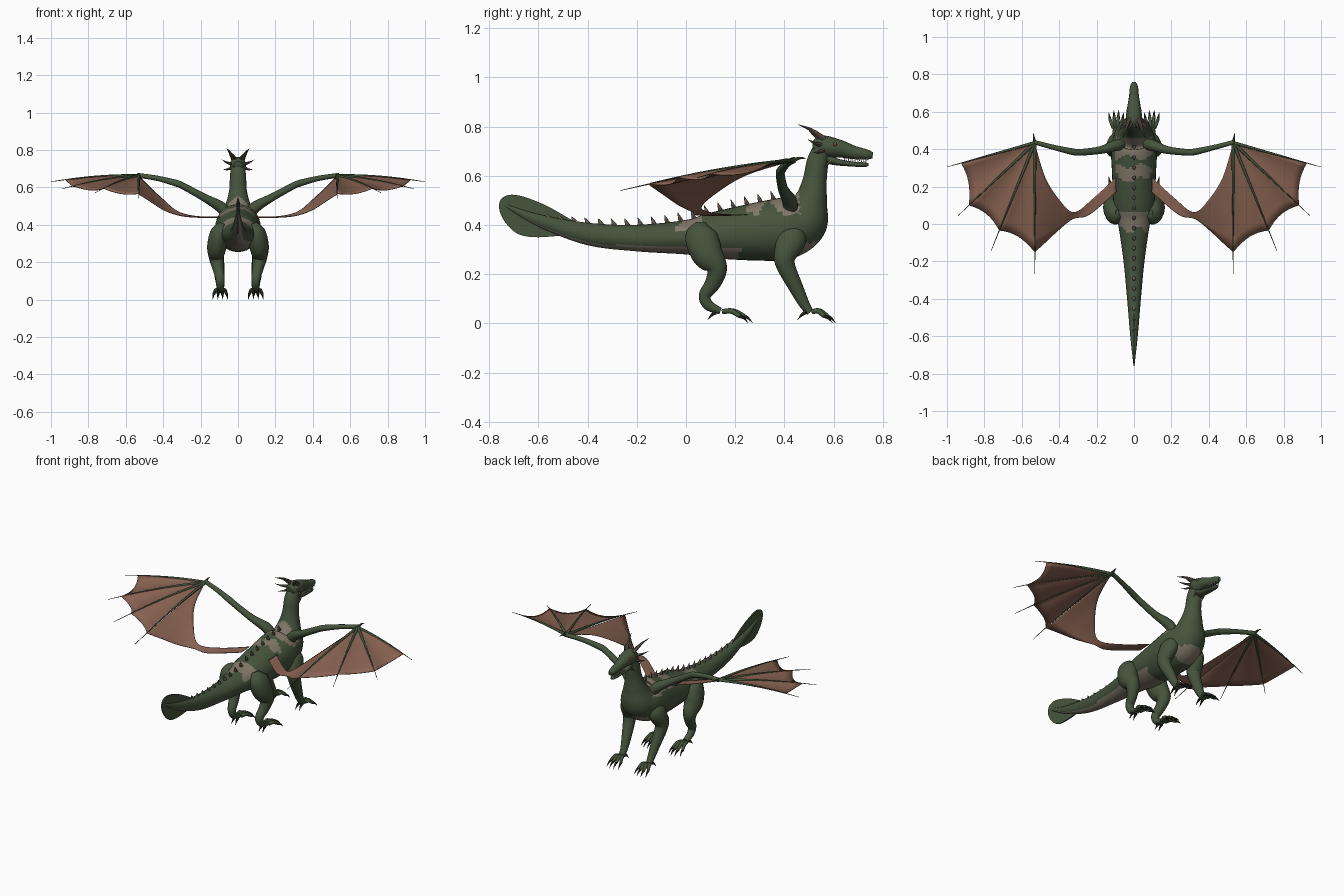
import bpy, bmesh, math
from mathutils import Vector

if "Cube" in bpy.data.objects:
    bpy.data.objects.remove(bpy.data.objects["Cube"])


def material(name, rgb):
    m = bpy.data.materials.new(name)
    m.use_nodes = True
    m.diffuse_color = (*rgb, 1)
    bsdf = m.node_tree.nodes["Principled BSDF"]
    bsdf.inputs["Base Color"].default_value = (*rgb, 1)
    bsdf.inputs["Roughness"].default_value = 0.8
    return m


GREEN = material("scale green", (0.062, 0.088, 0.046))
TAN = material("patch taupe", (0.22, 0.19, 0.14))
BROWN = material("wing brown", (0.25, 0.125, 0.085))
HORN = material("horn grey brown", (0.13, 0.10, 0.075))
CLAW = material("claw dark", (0.025, 0.028, 0.02))
IVORY = material("tooth ivory", (0.6, 0.57, 0.48))
EYE = material("eye rust", (0.2, 0.07, 0.04))


def make(name, bm, mats, smooth=True):
    bmesh.ops.recalc_face_normals(bm, faces=bm.faces)
    me = bpy.data.meshes.new(name)
    bm.to_mesh(me)
    bm.free()
    for m in mats:
        me.materials.append(m)
    for p in me.polygons:
        p.use_smooth = smooth
    if smooth:
        me.set_sharp_from_angle(angle=math.radians(50))
    ob = bpy.data.objects.new(name, me)
    bpy.context.collection.objects.link(ob)
    return ob


def spline(pts, steps):
    """Catmull-Rom through points of any dimension."""
    out = []
    p = [pts[0]] + list(pts) + [pts[-1]]
    for i in range(1, len(p) - 2):
        for k in range(steps):
            t = k / steps
            out.append([0.5 * (2 * b + (c - a) * t + (2 * a - 5 * b + 4 * c - d) * t * t
                               + (3 * b - a - 3 * c + d) * t ** 3)
                        for a, b, c, d in zip(p[i - 1], p[i], p[i + 1], p[i + 2])])
    return out + [list(pts[-1])]


def tube(name, pts, mats, segs=14, steps=5, ref=(1, 0, 0), bm=None):
    """Loft of ellipses; each point is x, y, z, side radius, normal radius."""
    own = bm is None
    bm = bmesh.new() if own else bm
    rows = spline(pts, steps)
    centres = [Vector(r[:3]) for r in rows]
    rings = []
    for i, r in enumerate(rows):
        tan = (centres[min(i + 1, len(rows) - 1)] - centres[max(i - 1, 0)]).normalized()
        ref_v = Vector(ref)
        side = (ref_v - tan * ref_v.dot(tan)).normalized()
        nor = tan.cross(side)
        ring = []
        for k in range(segs):
            a = math.tau * k / segs
            ring.append(bm.verts.new(centres[i] + side * (math.cos(a) * max(r[3], 0.0005))
                                     + nor * (math.sin(a) * max(r[4], 0.0005))))
        rings.append(ring)
    for a, b in zip(rings, rings[1:]):
        for k in range(segs):
            bm.faces.new((a[k], a[(k + 1) % segs], b[(k + 1) % segs], b[k]))
    bm.faces.new(rings[0])
    bm.faces.new(rings[-1])
    return make(name, bm, mats) if own else bm


def spike(bm, base, tip, r, bend=0.0):
    """Tapered, slightly bent spike."""
    b, t = Vector(base), Vector(tip)
    m = (b + t) / 2 + Vector((0, 0, bend))
    ref = (1, 0, 0) if abs((t - b).normalized().x) < 0.8 else (0, 0, 1)
    tube("", [(*b, r, r), (*m, r * 0.6, r * 0.6), (*t, 0.0005, 0.0005)], [], 7, 3, ref, bm)


# Body: one loft from tail tip to head
SPINE = [(0, -0.745, 0.485, 0.004, 0.005), (0, -0.6, 0.42, 0.02, 0.024), (0, -0.4, 0.364, 0.037, 0.045),
         (0, -0.2, 0.347, 0.056, 0.054), (0, 0, 0.35, 0.085, 0.07), (0, 0.1, 0.357, 0.108, 0.092),
         (0, 0.28, 0.372, 0.118, 0.117), (0, 0.4, 0.386, 0.122, 0.126), (0, 0.475, 0.42, 0.105, 0.106),
         (0, 0.507, 0.5, 0.07, 0.068), (0, 0.523, 0.58, 0.048, 0.049), (0, 0.536, 0.66, 0.043, 0.044),
         (0, 0.56, 0.72, 0.036, 0.036)]
body = tube("body", SPINE, [GREEN, TAN], 32, 12)
for p in body.data.polygons:
    x, y, z = p.center
    n = p.normal
    belly = n.z < -0.6 and (y < 0.22 or (y > 0.44 and z < 0.36))
    hip_band = -0.03 + 0.02 * math.sin(x * 60) < y < 0.065 and n.z > 0.5
    wave = 0.015 * math.sin(x * 45)
    shoulder = z > 0.445 and n.z > 0.1 and (0.24 + wave < y < 0.31 + wave or 0.355 - wave < y < 0.46)
    p.material_index = int(belly or hip_band or shoulder)

# Tail fin: thin upright leaf
outline = spline([(-0.44, 0.405), (-0.56, 0.475), (-0.66, 0.515), (-0.72, 0.522), (-0.755, 0.5), (-0.757, 0.455),
                  (-0.73, 0.405), (-0.68, 0.362), (-0.6, 0.35), (-0.48, 0.36)], 4)
bm = bmesh.new()
bm.faces.new([bm.verts.new((0, y, z)) for y, z in outline])
fin = make("tail_fin", bm, [GREEN], False)
mod = fin.modifiers.new("thickness", "SOLIDIFY")
mod.thickness, mod.offset = 0.008, 0

# Back spines, leaning to the tail
bm = bmesh.new()
line = spline(SPINE, 12)
for k in range(19):
    y = -0.56 + k * 0.054
    r = min(line, key=lambda q: abs(q[1] - y) + (q[2] > 0.5))
    top = r[2] + r[4] - 0.004
    h = 0.022 + 0.016 * min(1, max(0, (y + 0.5) * 2))
    spike(bm, (0, y, top), (0, y - 0.014, top + h), 0.011)
make("back_spines", bm, [HORN])

# Head and jaw
tube("head", [(0, 0.515, 0.715, 0.022, 0.025), (0, 0.555, 0.718, 0.043, 0.046), (0, 0.62, 0.711, 0.037, 0.037),
              (0, 0.68, 0.695, 0.027, 0.028), (0, 0.735, 0.686, 0.021, 0.021), (0, 0.759, 0.683, 0.009, 0.012)],
     [GREEN], 18, 6)
tube("lower_jaw", [(0, 0.55, 0.678, 0.026, 0.025), (0, 0.61, 0.657, 0.027, 0.015), (0, 0.68, 0.647, 0.02, 0.01),
                   (0, 0.725, 0.645, 0.015, 0.01), (0, 0.742, 0.646, 0.006, 0.005)], [GREEN], 14)
teeth, horns, eyes = bmesh.new(), bmesh.new(), bmesh.new()
for s in (1, -1):
    for k in range(7):
        y, w = 0.645 + k * 0.015, 0.024 - k * 0.0016
        spike(teeth, (s * w, y, 0.673), (s * w, y, 0.656), 0.003)
        spike(teeth, (s * w * 0.8, y - 0.007, 0.652), (s * w * 0.8, y - 0.007, 0.666), 0.003)
    # Horns, crest and cheek spikes
    spike(horns, (s * 0.025, 0.56, 0.75), (s * 0.062, 0.455, 0.808), 0.012, 0.008)
    spike(horns, (s * 0.012, 0.54, 0.75), (s * 0.03, 0.5, 0.782), 0.009)
    spike(horns, (s * 0.032, 0.55, 0.725), (s * 0.087, 0.495, 0.748), 0.01, -0.004)
    spike(horns, (s * 0.034, 0.56, 0.705), (s * 0.08, 0.515, 0.695), 0.009, -0.004)
    spike(horns, (s * 0.025, 0.59, 0.66), (s * 0.035, 0.56, 0.635), 0.007)
    ball = bmesh.ops.create_uvsphere(eyes, u_segments=12, v_segments=8, radius=0.008)
    bmesh.ops.translate(eyes, verts=ball["verts"], vec=(s * 0.034, 0.605, 0.727))
make("teeth", teeth, [IVORY])
make("horns", horns, [HORN])
make("eyes", eyes, [EYE])

HIND = [(0.08, 0.06, 0.405, 0.02, 0.025), (0.098, 0.06, 0.36, 0.048, 0.064), (0.113, 0.085, 0.285, 0.052, 0.065),
        (0.116, 0.125, 0.225, 0.04, 0.043), (0.106, 0.11, 0.165, 0.03, 0.033), (0.096, 0.077, 0.115, 0.025, 0.025),
        (0.095, 0.09, 0.075, 0.021, 0.022), (0.095, 0.14, 0.05, 0.018, 0.014)]
FORE = [(0.08, 0.44, 0.39, 0.025, 0.035), (0.095, 0.43, 0.345, 0.045, 0.06), (0.11, 0.402, 0.275, 0.042, 0.046),
        (0.11, 0.407, 0.23, 0.036, 0.038), (0.101, 0.445, 0.15, 0.029, 0.03), (0.095, 0.48, 0.08, 0.022, 0.022),
        (0.095, 0.505, 0.045, 0.019, 0.015)]


def leg(name, s, path, toe_len):
    tube(name, [(s * p[0], *p[1:]) for p in path], [GREEN], 18, 6)
    toes, claws = bmesh.new(), bmesh.new()
    y0 = path[-1][1]
    for k in range(4):
        u = k / 1.5 - 1
        reach = toe_len * (1 - 0.25 * abs(u))
        root = (s * (0.095 + u * 0.014), y0 + 0.008, 0.048)
        end = Vector((s * (0.095 + u * 0.034), y0 + reach, 0.03))
        mid = [(a + b) / 2 for a, b in zip(root, end)]
        tube("", [(*root, 0.01, 0.01), (mid[0], mid[1], 0.05, 0.01, 0.011), (*end, 0.008, 0.009)], [], 8, 4, bm=toes)
        spike(claws, end, end + Vector((s * u * 0.006, 0.035, -0.029)), 0.008, 0.005)
    for u in (-1, 1):
        spike(claws, (s * 0.095 + u * 0.01, y0 - 0.02, 0.045), (s * 0.095 + u * 0.014, y0 - 0.052, 0.014), 0.009, 0.004)
    make(name + "_toes", toes, [GREEN])
    make(name + "_claws", claws, [CLAW])


# Wings: arm, finger bones and membrane
WRIST = Vector((0.53, 0.435, 0.662))
TIPS = [(1.0, 0.305, 0.63), (0.94, 0.045, 0.592), (0.765, -0.145, 0.57), (0.53, -0.267, 0.54)]
INNER = [(0.53, 0.43, 0.66), (0.475, 0.25, 0.605), (0.4, 0.13, 0.535), (0.32, 0.062, 0.47),
         (0.22, 0.135, 0.445), (0.095, 0.25, 0.442)]
TRAIL = [(0.53, -0.15, 0.563), (0.47, -0.095, 0.525), (0.4, -0.03, 0.48), (0.325, 0.028, 0.452),
         (0.24, 0.048, 0.44), (0.095, 0.17, 0.437)]


def bone(i, t):
    p = WRIST.lerp(Vector(TIPS[i]), t)
    p.z += 0.045 * t * (1 - t)
    return p


def sheet(bm, rows):
    grid = [[bm.verts.new(p) for p in row] for row in rows]
    for a, b in zip(grid, grid[1:]):
        for k in range(len(a) - 1):
            bm.faces.new((a[k], a[k + 1], b[k + 1], b[k]))


def wing(side, s):
    def flip(p):
        return Vector((s * p[0], p[1], p[2]))

    arm = [(0.07, 0.425, 0.47, 0.03, 0.03), (0.1, 0.42, 0.5, 0.03, 0.03), (0.18, 0.395, 0.545, 0.021, 0.021),
           (0.29, 0.383, 0.605, 0.018, 0.018), (0.33, 0.387, 0.622, 0.018, 0.018), (0.43, 0.41, 0.648, 0.014, 0.014),
           (0.535, 0.438, 0.664, 0.013, 0.012)]
    tube(side + "_wing_arm", [(s * p[0], *p[1:]) for p in arm], [GREEN], 14, 5, (0, 0, 1))
    bones = bmesh.new()
    for i in range(4):
        path = [(*flip(bone(i, t)), 0.009 - 0.0078 * t, 0.009 - 0.0078 * t) for t in (0, 0.25, 0.5, 0.75, 1)]
        tube("", path, [], 8, 3, (0, 0, 1), bones)
    spike(bones, flip(WRIST), flip((0.54, 0.49, 0.67)), 0.009, 0.006)
    make(side + "_wing_fingers", bones, [GREEN])

    bm = bmesh.new()
    ends = (0.84, 0.86, 0.81, 0.835)
    for i in range(3):
        rows = []
        for a in range(9):
            u, row = a / 8, []
            sag = 4 * u * (1 - u)
            for b in range(11):
                t = b / 10 * (1 - 0.05 * sag)
                p = bone(i, t * ends[i]).lerp(bone(i + 1, t * ends[i + 1]), u)
                p.z -= 0.022 * sag * t
                row.append(flip(p))
            rows.append(row)
        sheet(bm, rows)
    rows = []
    for a, b in zip(spline(INNER, 5), spline(TRAIL, 5)):
        rows.append([flip(Vector(a).lerp(Vector(b), k / 8)) for k in range(9)])
    sheet(bm, rows)
    bmesh.ops.remove_doubles(bm, verts=bm.verts, dist=0.0005)
    web = make(side + "_wing_membrane", bm, [BROWN])
    thick = web.modifiers.new("thickness", "SOLIDIFY")
    thick.thickness, thick.offset = 0.003, 0


for side, s in (("left", 1), ("right", -1)):
    leg(side + "_hind_leg", s, HIND, 0.105)
    leg(side + "_front_leg", s, FORE, 0.075)
    wing(side, s)
